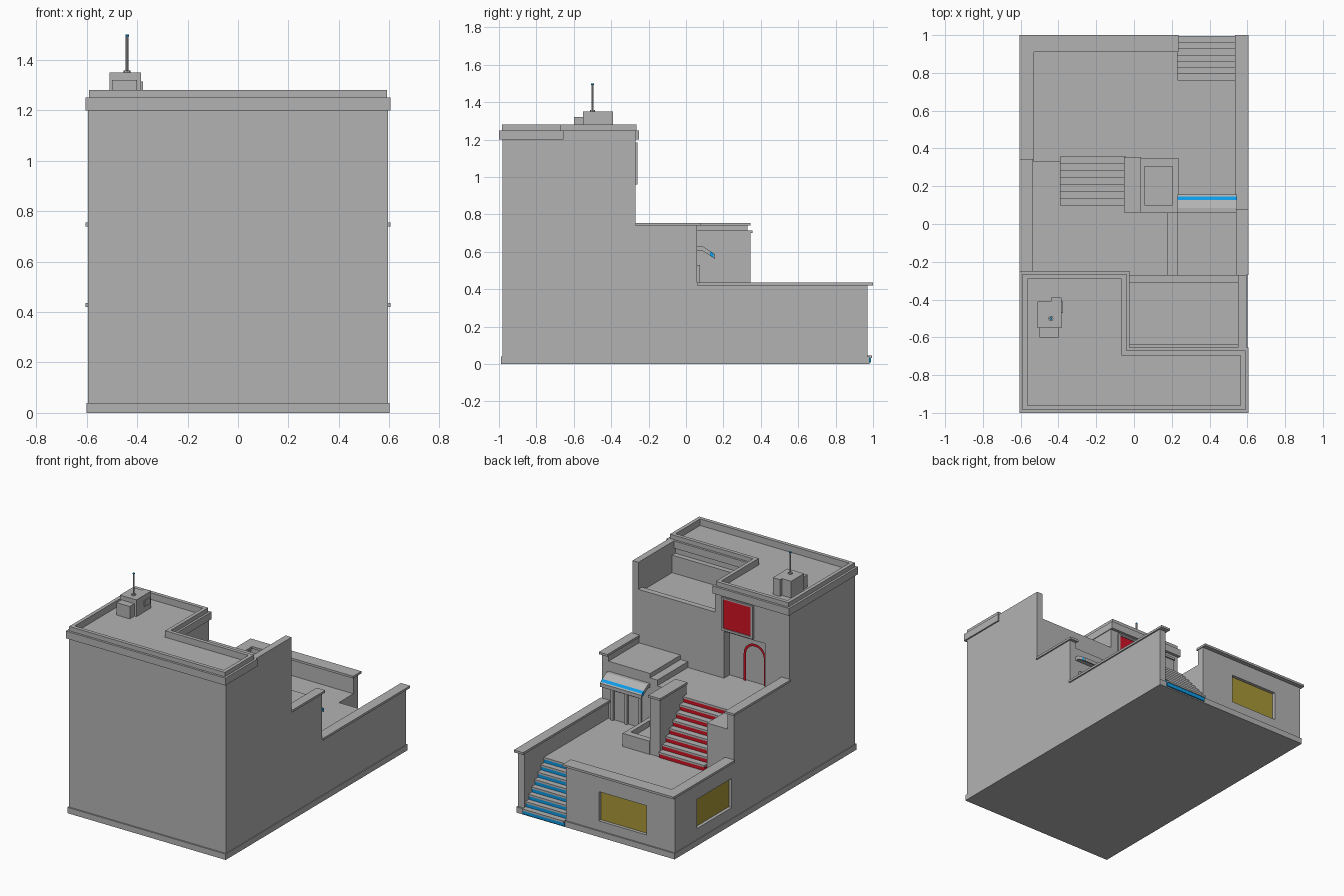
import bpy, bmesh, math

old = bpy.data.objects.get("Cube")
if old:
    bpy.data.objects.remove(old)


def material(name, rgb):
    m = bpy.data.materials.new(name)
    m.use_nodes = True
    m.diffuse_color = (*rgb, 1)
    m.node_tree.nodes["Principled BSDF"].inputs["Base Color"].default_value = (*rgb, 1)
    return m


GREY = material("plaster grey", (0.45, 0.45, 0.45))
RED = material("red paint", (0.62, 0.006, 0.018))
BLUE = material("blue paint", (0.004, 0.33, 0.8))
GOLD = material("gold glass", (0.40, 0.31, 0.04))


def finish(name, bm, mat):
    bmesh.ops.recalc_face_normals(bm, faces=bm.faces)
    mesh = bpy.data.meshes.new(name)
    bm.to_mesh(mesh)
    bm.free()
    mesh.materials.append(mat)
    ob = bpy.data.objects.new(name, mesh)
    bpy.context.collection.objects.link(ob)
    return ob


def prism(name, pts, z0, z1, mat=GREY):
    bm = bmesh.new()
    face = bm.faces.new([bm.verts.new((x, y, z0)) for x, y in pts])
    ext = bmesh.ops.extrude_face_region(bm, geom=[face], use_keep_orig=True)
    for v in ext["geom"]:
        if isinstance(v, bmesh.types.BMVert):
            v.co.z = z1
    return finish(name, bm, mat)


def box(name, x0, x1, y0, y1, z0, z1, mat=GREY):
    return prism(name, [(x0, y0), (x1, y0), (x1, y1), (x0, y1)], z0, z1, mat)


def ring(name, outer, inner, z0, z1):
    bm = bmesh.new()
    n = len(outer)
    loops = [[bm.verts.new((x, y, z)) for x, y in pts]
             for pts, z in ((outer, z0), (outer, z1), (inner, z1), (inner, z0))]
    for k in range(4):
        a, b = loops[k], loops[(k + 1) % 4]
        for i in range(n):
            j = (i + 1) % n
            bm.faces.new((a[i], a[j], b[j], b[i]))
    return finish(name, bm, GREY)


def rod(name, x, y, z0, z1, r, mat=GREY):
    pts = [(x + r * math.cos(i * math.pi / 4), y + r * math.sin(i * math.pi / 4)) for i in range(8)]
    return prism(name, pts, z0, z1, mat)


def carve(ob, cutters):
    for c in cutters:
        c.hide_render = True
        mod = ob.modifiers.new("cut", "BOOLEAN")
        mod.operation, mod.solver, mod.object = "DIFFERENCE", "EXACT", c
    dg = bpy.context.evaluated_depsgraph_get()
    mesh = bpy.data.meshes.new_from_object(ob.evaluated_get(dg))
    ob.modifiers.clear()
    ob.data = mesh
    for c in cutters:
        bpy.data.objects.remove(c)
    bm = bmesh.new()
    bm.from_mesh(mesh)
    bmesh.ops.dissolve_limit(bm, angle_limit=0.01, verts=bm.verts, edges=bm.edges)
    bm.to_mesh(mesh)
    bm.free()


def stairs(name, x0, x1, y_low, y_high, z0, z1, count, mat):
    rise, run, t = (z1 - z0) / count, (y_low - y_high) / count, 0.013
    for i in range(count):
        y, top = y_low - i * run, z0 + (i + 1) * rise
        box(f"{name}_riser_{i+1}", x0, x1, y_high, y - 0.006, top - rise, top - t, mat)
        box(f"{name}_tread_{i+1}", x0, x1, y_high, y, top - t, top)


def roof_outline(o):
    return [(-.605 + o, -1 + o), (.605 - o, -1 + o), (.605 - o, -.655 - o),
            (-.025 - o, -.655 - o), (-.025 - o, -.25 - o), (-.605 + o, -.25 - o)]


# Stepped house body, carved from one block
DECK, MID, TOP = .31, .63, 2
body = box("house_body", -.595, .595, -.98, .97, .005, 1.25)
voids = [
    (-1, 1, -.27, 2, .74, TOP),            # above middle level
    (-1, 1, .33, 2, .42, TOP),             # above lower level
    (-.39, 1, .06, .34, .42, TOP),         # stair court
    (-.545, .175, -.27, .06, MID, TOP),    # middle floor
    (-.545, -.385, .05, .34, MID, TOP),    # landing beside stairs
    (.17, .23, -.27, .07, .67, TOP),       # roof step
    (.22, .545, -.27, .07, .70, TOP),      # shop roof
    (-.39, .545, .06, .92, DECK, TOP),     # lower deck
    (-.545, -.38, .33, .92, DECK, TOP),
    (.23, .545, .73, 2, -.1, TOP),         # entrance stairwell
    (-.03, .55, -.635, -.26, 1.04, TOP),   # upper terrace
    (-.03, .55, -.67, -.26, 1.16, TOP),
    (-.38, -.02, .945, 2, .105, .305),     # back window
    (-2, -.57, .355, .73, .115, .315),     # side window
    (-.41, -.10, -.33, -.2, MID, .95),     # doorway
]
cutters = [box("cutter", *v) for v in voids]
cutters.append(prism("cutter", roof_outline(.04), 1.235, TOP))
carve(body, cutters)

# Plinth and ground slab
prism("plinth", [(-.6, -.99), (.6, -.99), (.6, .98), (.545, .98), (.545, .73),
                 (.23, .73), (.23, .98), (-.6, .98)], 0, .04)
box("ground_slab", -.59, .59, -.98, .98, 0, .008)

# Roof cornice and parapet
ring("roof_cornice", roof_outline(0), roof_outline(.04), 1.20, 1.25)
ring("roof_parapet", roof_outline(.015), roof_outline(.04), 1.25, 1.28)
box("terrace_curb", -.03, .55, -.31, -.27, 1.04, 1.065)

# Wall caps
box("middle_cap_left", .54, .605, -.27, .08, .74, .755)
box("middle_cap_right", -.605, -.535, -.27, .345, .74, .755)
box("lower_cap_left", .535, .605, .06, 1, .42, .435)
box("lower_cap_right", -.605, -.53, .335, 1, .42, .435)
box("lower_cap_back", -.53, .235, .91, 1, .42, .435)

# Stairs and the wall beside the upper flight
stairs("entrance_stair", .23, .545, .995, .73, .008, DECK, 8, BLUE)
stairs("court_stair", -.39, -.045, .36, .06, DECK, MID, 8, RED)
box("stair_wall", -.045, .03, .06, .345, DECK, .70)
box("stair_wall_cap", -.052, .038, .06, .355, .70, .715)

# Planter
ring("planter", [(.03, .06), (.235, .06), (.235, .35), (.03, .35)],
     [(.055, .10), (.205, .10), (.205, .305), (.055, .305)], DECK, .40)
box("planter_soil", .05, .21, .09, .31, DECK, .36)

# Window glass
box("back_glass", -.38, -.02, .943, .948, .105, .305, GOLD)
box("side_glass", -.573, -.567, .355, .73, .115, .315, GOLD)

# Red window on the tower with its frame
box("tower_window", -.31, -.10, -.272, -.264, .975, 1.175, RED)
for side, x in (("left", -.10), ("right", -.325)):
    box(f"tower_window_jamb_{side}", x, x + .015, -.272, -.258, .96, 1.185)
box("tower_window_head", -.325, -.085, -.272, -.258, 1.175, 1.185)
box("tower_window_sill", -.325, -.085, -.272, -.258, .96, .975)

# Arched red door frame, swept as a strip
bm = bmesh.new()
rows = []
arc = [(math.cos(i * math.pi / 10), math.sin(i * math.pi / 10)) for i in range(11)]
for r in (.085, .068):
    pts = [(r, MID)] + [(r * c, .815 + r * s) for c, s in arc] + [(-r, MID)]
    rows.append([bm.verts.new((-.30 + x, -.318, z)) for x, z in pts])
for i in range(len(rows[0]) - 1):
    bm.faces.new((rows[0][i], rows[0][i + 1], rows[1][i + 1], rows[1][i]))
bmesh.ops.solidify(bm, geom=bm.faces[:], thickness=.012)
finish("door_arch", bm, RED)

# Shop doors under the awning
for i, x in enumerate((.30, .405, .51)):
    box(f"shop_door_post_{i+1}", x - .01, x + .01, .06, .075, DECK, .53)
box("shop_door_head", .29, .52, .06, .075, .515, .53)

# Sloped awning with a painted stripe
edge = [(.06, .632), (.085, .632), (.128, .605), (.146, .593), (.155, .587)]
for i, part in enumerate(("top", "slope", "stripe", "lip")):
    bm = bmesh.new()
    (ya, za), (yb, zb) = edge[i:i + 2]
    loops = [[bm.verts.new((x, y, z)) for y, z in
              ((ya, za), (yb, zb), (yb, zb - .025), (ya, za - .025))] for x in (.23, .545)]
    bm.faces.new(loops[0])
    bm.faces.new(loops[1])
    for a in range(4):
        b = (a + 1) % 4
        bm.faces.new((loops[0][a], loops[0][b], loops[1][b], loops[1][a]))
    finish(f"awning_{part}", bm, BLUE if part == "stripe" else GREY)

# Rooftop unit and antenna
box("roof_unit", -.51, -.385, -.55, -.41, 1.23, 1.35)
box("roof_unit_front", -.50, -.40, -.60, -.55, 1.23, 1.32)
box("roof_unit_back", -.44, -.385, -.41, -.39, 1.23, 1.35)
box("roof_unit_vent", -.385, -.377, -.47, -.41, 1.275, 1.315)
rod("antenna_collar", -.44, -.5, 1.35, 1.358, .014)
rod("antenna", -.44, -.5, 1.358, 1.493, .006)
rod("antenna_tip", -.44, -.5, 1.493, 1.5, .007, BLUE)
